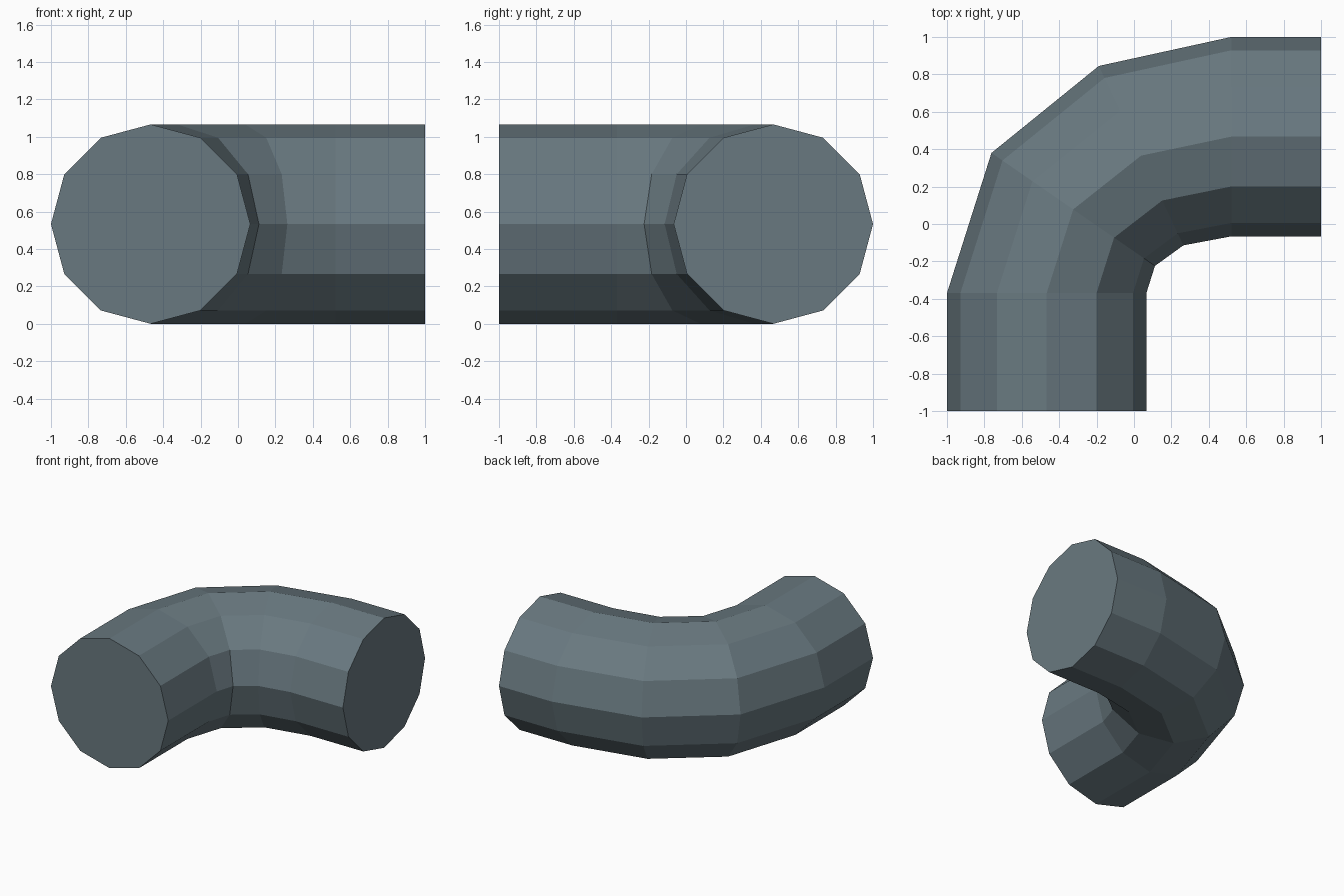
import bpy, bmesh, math
from mathutils import Vector

if "Cube" in bpy.data.objects:
    bpy.data.objects.remove(bpy.data.objects["Cube"])

SIDES = 12
RADIUS = 0.533

# Each ring of the elbow: outer and inner point seen from the top
RINGS = [((-1, -1), (0.066, -1)),
         ((-1, -0.37), (0.066, -0.37)),
         ((-0.762, 0.38), (0.112, -0.224)),
         ((-0.188, 0.845), (0.264, -0.114)),
         ((0.52, 1), (0.52, -0.066)),
         ((1, 1), (1, -0.066))]

slate = bpy.data.materials.new("slate grey")
slate.diffuse_color = (0.141, 0.191, 0.216, 1)
slate.use_nodes = True
slate.node_tree.nodes["Principled BSDF"].inputs["Base Color"].default_value = slate.diffuse_color

# Elbow pipe: upright twelve-sided rings bridged together, closed at both ends
bm = bmesh.new()
loops = []
for outer, inner in RINGS:
    o, i = Vector((*outer, RADIUS)), Vector((*inner, RADIUS))
    mid, half = (o + i) / 2, (o - i) / 2
    loop = []
    for k in range(SIDES):
        a = math.tau * k / SIDES
        loop.append(bm.verts.new(mid + half * math.cos(a) + Vector((0, 0, RADIUS * math.sin(a)))))
    loops.append(loop)
for a, b in zip(loops, loops[1:]):
    for k in range(SIDES):
        n = (k + 1) % SIDES
        bm.faces.new((a[k], a[n], b[n], b[k]))
bm.faces.new(loops[0])
bm.faces.new(loops[-1])
bmesh.ops.recalc_face_normals(bm, faces=bm.faces)

mesh = bpy.data.meshes.new("elbow_pipe")
bm.to_mesh(mesh)
bm.free()
mesh.materials.append(slate)
pipe = bpy.data.objects.new("elbow_pipe", mesh)
bpy.context.collection.objects.link(pipe)
